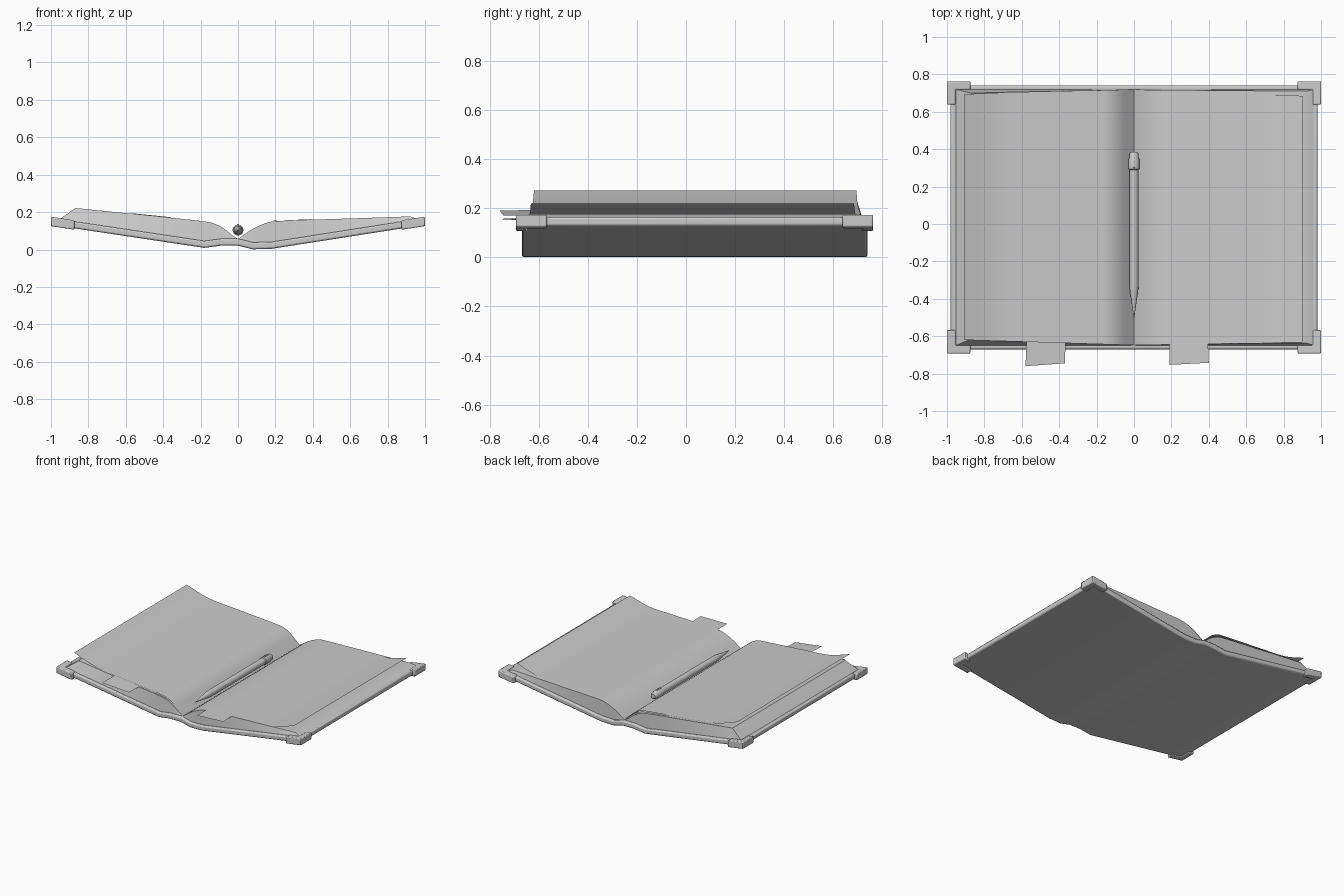
import bpy, bmesh, math
from mathutils import Vector

if "Cube" in bpy.data.objects:
    bpy.data.objects.remove(bpy.data.objects["Cube"])

def make_object(name, verts, faces, smooth=True, bevel=0.0, segs=2):
    me = bpy.data.meshes.new(name)
    bm = bmesh.new()
    vs = [bm.verts.new(v) for v in verts]
    for f in faces:
        bm.faces.new([vs[i] for i in f])
    bmesh.ops.recalc_face_normals(bm, faces=bm.faces)
    bm.to_mesh(me)
    bm.free()
    ob = bpy.data.objects.new(name, me)
    bpy.context.collection.objects.link(ob)
    if bevel:
        m = ob.modifiers.new("bevel", 'BEVEL')
        m.width, m.segments, m.limit_method = bevel, segs, 'ANGLE'
        m.angle_limit = math.radians(40)
    if smooth:
        bpy.ops.object.select_all(action='DESELECT')
        bpy.context.view_layer.objects.active = ob
        ob.select_set(True)
        bpy.ops.object.shade_smooth_by_angle(angle=math.radians(35))
    return ob

def refine(pts, n=4):
    """Catmull-Rom curve through a few points."""
    p = [Vector(q) for q in pts]
    p = [2 * p[0] - p[1]] + p + [2 * p[-1] - p[-2]]
    out = []
    for i in range(1, len(p) - 2):
        a, b, c, d = p[i - 1:i + 3]
        for k in range(n):
            t = k / n
            out.append(0.5 * (2 * b + (c - a) * t + (2 * a - 5 * b + 4 * c - d) * t * t
                              + (3 * b - a - 3 * c + d) * t ** 3))
    return out + [p[-2]]

def lerp(a, b, t):
    return a + (b - a) * t

def loft(name, rings, **kw):
    """Closed quad rings joined in a row, with end caps."""
    n = len(rings[0])
    faces = [(i * n + j, i * n + (j + 1) % n, (i + 1) * n + (j + 1) % n, (i + 1) * n + j)
             for i in range(len(rings) - 1) for j in range(n)]
    faces += [tuple(range(n)), tuple((len(rings) - 1) * n + j for j in range(n))]
    return make_object(name, [v for r in rings for v in r], faces, **kw)

# Cover: bent board, underside profile
COVER = [(-.98, .129), (-.18, .009), (-.09, .021), (0, .021), (.08, .001), (.18, .004), (.98, .129)]
THICK = .037

def cover_z(x):
    for (x0, z0), (x1, z1) in zip(COVER, COVER[1:]):
        if x <= x1:
            break
    return lerp(z0, z1, (x - x0) / (x1 - x0))

loft("cover", [[(x, -.67, z), (x, .74, z), (x, .74, z + THICK), (x, -.67, z + THICK)]
               for x, z in COVER], bevel=.009)

# Corner guards: L-shaped clips that follow the cover slope
for sx, side in ((-1, "left"), (1, "right")):
    for sy, end, y_out in ((-1, "front", -.693), (1, "back", .763)):
        outline = [(1, 0), (1, .125), (.955, .125), (.955, .045), (.875, .045), (.875, 0)]
        rings = []
        for h in (-.025, .025):
            rings.append([(sx * x, y_out - sy * d, .150 + (x - 1) * .15 + h) for x, d in outline])
        loft(f"corner_{end}_{side}", rings, bevel=.006)

# Page blocks: top profile runs from gutter to fore edge
LEFT = [(0, .056), (-.03, .076), (-.07, .108), (-.12, .136), (-.2, .153), (-.5, .184), (-.87, .222)]
RIGHT = [(0, .056), (.03, .078), (.07, .105), (.12, .13), (.18, .149), (.3, .156), (.75, .171), (.92, .177)]

def page_block(name, prof, x_base, y_front, y_back):
    pts = refine(prof)
    end = pts[-1].x
    rings = []
    for p in pts:
        t = p.x / end
        xb = t * x_base
        zb = min(cover_z(xb) + THICK - .002, p.y - .004)
        y0, y1 = lerp(-.645, y_front, t), lerp(.718, y_back, t)
        rings.append([(xb, -.65, zb), (xb, .72, zb), (p.x, y1, p.y), (p.x, y0, p.y)])
    loft(name, rings)

page_block("page_block_left", LEFT, -.955, -.615, .70)
page_block("page_block_right", RIGHT, .965, -.635, .71)

# Loose sheets: single curling leaves
def sheet(name, prof, y_front, y_back):
    pts = refine(prof)
    verts, faces = [], []
    for i, p in enumerate(pts):
        t = p.x / pts[-1].x
        verts += [(p.x, lerp(-.648, y_front, t), p.y), (p.x, lerp(.72, y_back, t), p.y)]
        if i:
            faces.append((2 * i - 2, 2 * i - 1, 2 * i + 1, 2 * i))
    make_object(name, verts, faces)

sheet("loose_sheet_left", [(0, .06), (-.04, .098), (-.08, .133), (-.13, .158), (-.2, .169),
                           (-.5, .196), (-.73, .220), (-.905, .274)], -.62, .695)
sheet("second_sheet_left", [(0, .058), (-.04, .09), (-.08, .123), (-.13, .148), (-.2, .161),
                            (-.5, .190), (-.87, .225)], -.62, .70)
sheet("loose_sheet_right", [(0, .058), (.03, .081), (.07, .108), (.12, .133), (.18, .152), (.3, .159),
                            (.6, .169), (.75, .178), (.9, .22)], -.633, .685)

# Bookmark tabs sticking out of the front edge
make_object("bookmark_left", [(-.58, -.76, .192), (-.37, -.745, .171), (-.36, -.5, .173), (-.57, -.5, .194)],
            [(0, 1, 2, 3)], smooth=False)
make_object("bookmark_right", [(.19, -.753, .154), (.40, -.742, .159), (.39, -.5, .162), (.19, -.5, .153)],
            [(0, 1, 2, 3)], smooth=False)

# Pen in the gutter: lathe along y
PEN = [(-.50, .002), (-.42, .013), (-.36, .022), (-.33, .024), (.29, .024), (.295, .029), (.345, .029),
       (.355, .025), (.375, .024), (.385, .017)]
SIDES = 20
loft("pen", [[(r * math.cos(2 * math.pi * k / SIDES), y, .104 + r * math.sin(2 * math.pi * k / SIDES))
              for k in range(SIDES)] for y, r in PEN])

# Pen clip along the cap
loft("pen_clip", [[(-.006, y, .122), (.006, y, .122), (.006, y, .136), (-.006, y, .136)]
                  for y in (.30, .345)], bevel=.002)
